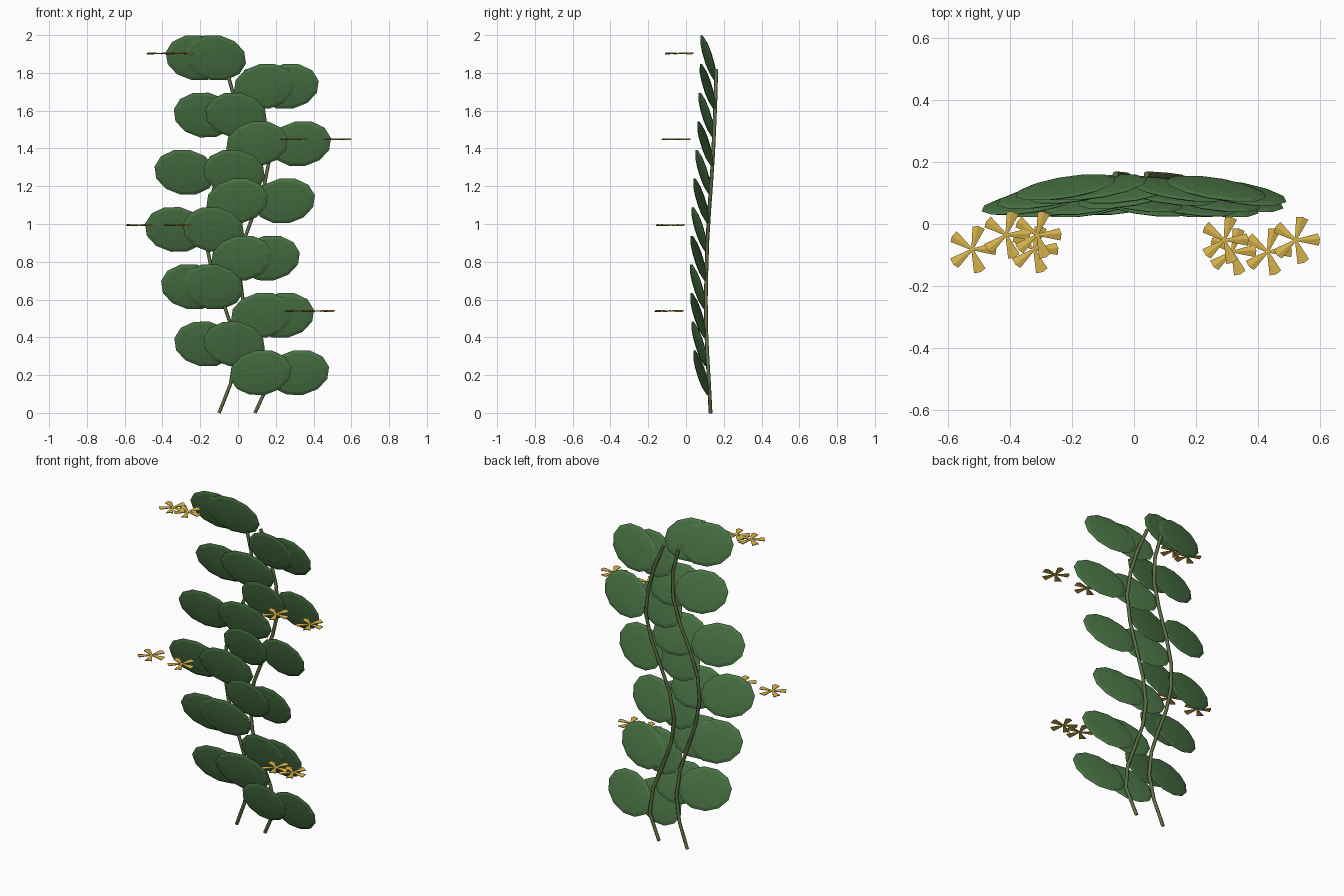
import bpy, bmesh, math
from mathutils import Matrix, Vector

if "Cube" in bpy.data.objects:
    bpy.data.objects.remove(bpy.data.objects["Cube"])

def material(name, rgb):
    m = bpy.data.materials.new(name)
    m.diffuse_color = (*rgb, 1)
    m.use_nodes = True
    m.node_tree.nodes["Principled BSDF"].inputs["Base Color"].default_value = m.diffuse_color
    return m

leaf_mat = material("leaf_green", (0.07, 0.18, 0.06))
stem_mat = material("stem_green", (0.11, 0.16, 0.06))
petal_mat = material("petal_gold", (0.68, 0.45, 0.07))

def add(name, data, matrix=Matrix()):
    ob = bpy.data.objects.new(name, data)
    bpy.context.collection.objects.link(ob)
    ob.matrix_world = matrix
    return ob

# node positions of the two wavy stems
STEP = 0.1515
XS = [[-.10, -.04, -.015, -.035, -.085, -.14, -.17, -.165, -.12, -.06, -.018, -.02, -.06],
      [.09, .16, .14, .08, .025, .005, .03, .085, .14, .17, .15, .105, .04]]
YS = [.13, .122, .113, .106, .105, .108, .113, .122, .133, .143, .15, .156, .16]
stems = [[Vector((x, y, i * STEP)) for i, (x, y) in enumerate(zip(xs, YS))] for xs in XS]

def make_stem(name, pts):
    cu = bpy.data.curves.new(name, 'CURVE')
    cu.dimensions = '3D'
    cu.bevel_depth = 0.01
    cu.bevel_resolution = 1
    cu.use_fill_caps = True
    sp = cu.splines.new('POLY')
    sp.points.add(len(pts) - 1)
    for p, co in zip(sp.points, pts):
        p.co = (*co, 1)
    cu.materials.append(stem_mat)
    add(name, cu)

# leaf: flattened low-poly sphere, pole along the leaf normal
def leaf_mesh():
    bm = bmesh.new()
    bmesh.ops.create_uvsphere(bm, u_segments=12, v_segments=6, radius=1)
    me = bpy.data.meshes.new("leaf")
    bm.to_mesh(me)
    bm.free()
    me.materials.append(leaf_mat)
    return me

# flower: five thin wedge petals with a slight ridge
def flower_mesh():
    bm = bmesh.new()
    for k in range(5):
        rot = Matrix.Rotation(math.radians(3 + 72 * k), 4, 'Z')
        top = [(0, -.003, 0), (.074, -.022, -.003), (.078, 0, .003), (.072, .018, -.001), (0, .003, 0)]
        up = [bm.verts.new(rot @ Vector((x, y, z + .002))) for x, y, z in top]
        dn = [bm.verts.new(rot @ Vector((x, y, z - .002))) for x, y, z in top]
        mu = bm.verts.new(rot @ Vector((0, 0, .003)))
        md = bm.verts.new(rot @ Vector((0, 0, -.003)))
        bm.faces.new((mu, up[0], up[1], up[2]))
        bm.faces.new((mu, up[2], up[3], up[4]))
        bm.faces.new((md, dn[2], dn[1], dn[0]))
        bm.faces.new((md, dn[4], dn[3], dn[2]))
        for a in range(4):
            if a < 4:
                bm.faces.new((up[a], dn[a], dn[a + 1], up[a + 1]))
    bmesh.ops.recalc_face_normals(bm, faces=bm.faces)
    me = bpy.data.meshes.new("flower")
    bm.to_mesh(me)
    bm.free()
    me.materials.append(petal_mat)
    return me

leaf, flower = leaf_mesh(), flower_mesh()

def leaf_matrix(node, s):
    u = Vector((s * .162, -.03, .03))
    v = Vector((-s * .025, -.03, .118))
    n = u.cross(v).normalized() * .012
    m = Matrix((u, v, n)).transposed().to_4x4()
    m.translation = node + Vector((s * .16, -.042, .062))
    return m

# leaves alternate sides at each node, flowers at every third node
for label, pts in zip(("left", "right"), stems):
    make_stem(f"{label}_stem", pts)
    for i in range(1, 13):
        s = 1 if i % 2 else -1
        ob = add(f"{label}_leaf_{i}", leaf)
        M = leaf_matrix(pts[i], s)
        # bake the leaf placement into its own mesh copy
        ob.data = leaf.copy()
        ob.data.transform(M)
        if i % 3 == 0:
            add(f"{label}_flower_{i}", flower,
                Matrix.Translation(pts[i] + Vector((s * .352, -.195, .085))))
